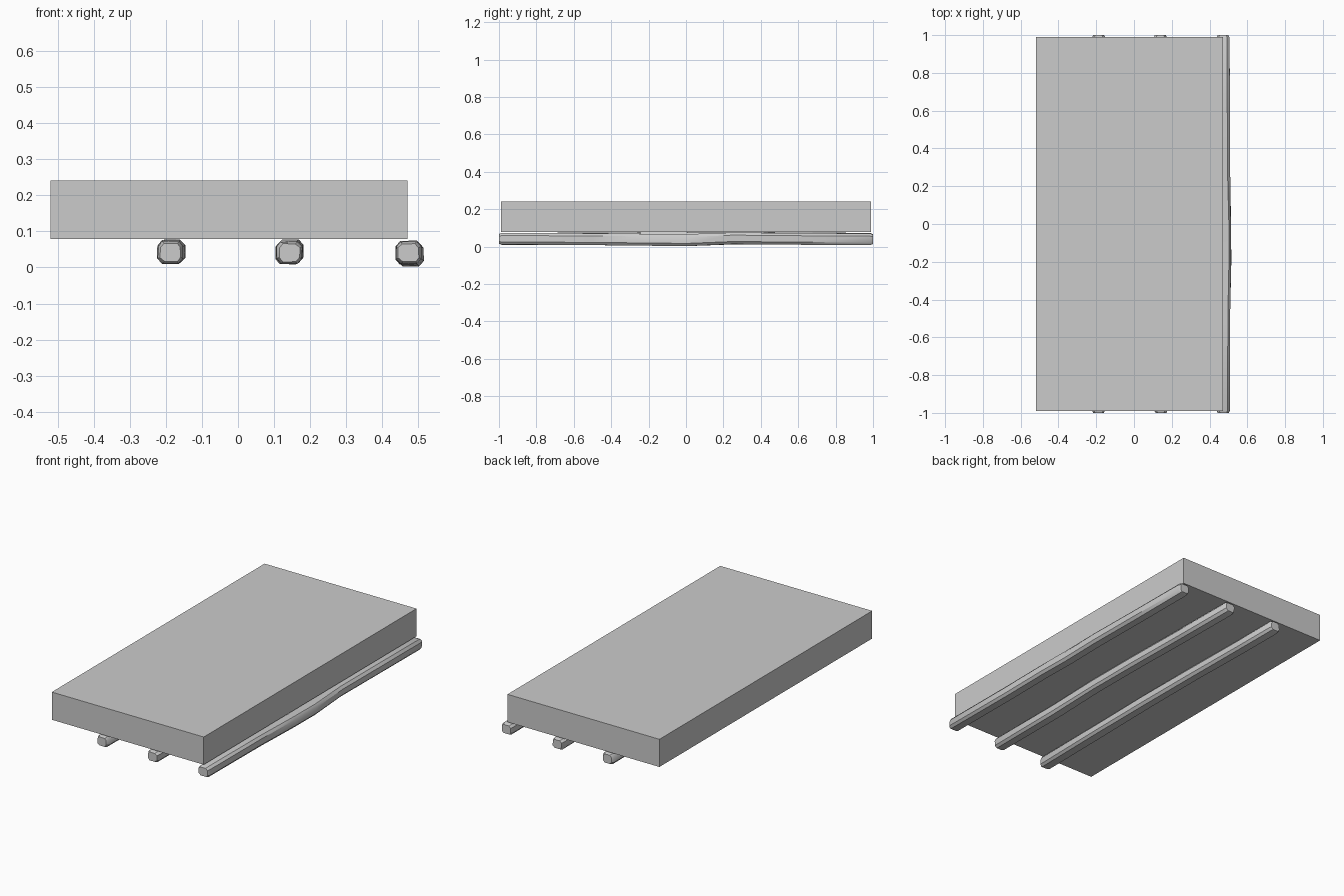
import bpy, bmesh, random
from mathutils import Vector

if "Cube" in bpy.data.objects:
    bpy.data.objects.remove(bpy.data.objects["Cube"], do_unlink=True)

grey = bpy.data.materials.new("plain_grey")
grey.use_nodes = True
grey.diffuse_color = (0.6, 0.6, 0.6, 1)
grey.node_tree.nodes["Principled BSDF"].inputs["Base Color"].default_value = (0.6, 0.6, 0.6, 1)


def add_object(name, bm):
    bmesh.ops.recalc_face_normals(bm, faces=bm.faces)
    mesh = bpy.data.meshes.new(name)
    bm.to_mesh(mesh)
    bm.free()
    mesh.materials.append(grey)
    obj = bpy.data.objects.new(name, mesh)
    bpy.context.collection.objects.link(obj)
    return obj


# Thick rectangular slab
bm = bmesh.new()
bmesh.ops.create_cube(bm, size=1)
bmesh.ops.scale(bm, vec=(0.99, 1.98, 0.163), verts=bm.verts)
bmesh.ops.translate(bm, vec=(-0.025, 0, 0.16), verts=bm.verts)
add_object("slab", bm)

# Cross-section of a worn, hand-cut pole (fractions of half width and half height)
QUARTER = [(1, 0.55), (0.65, 1)]
SECTION = (QUARTER + [(-x, z) for x, z in reversed(QUARTER)]
           + [(-x, -z) for x, z in QUARTER] + [(x, -z) for x, z in reversed(QUARTER)])


def runner(name, x, path, seed):
    """Loft the section along y; path holds (y, sideways shift, centre height)."""
    rng = random.Random(seed)
    first, last = path[0], path[-1]
    stations = [(-1.0, *first[1:], 0.8), *[(*p, 1.0) for p in path], (1.0, *last[1:], 0.8)]
    bm = bmesh.new()
    rings = []
    for y, dx, z, size in stations:
        rings.append([bm.verts.new(Vector((
            x + dx + 0.035 * size * sx + rng.uniform(-0.002, 0.002), y,
            z + 0.031 * size * sz + rng.uniform(-0.001, 0.001)))) for sx, sz in SECTION])
    count = len(SECTION)
    for a, b in zip(rings, rings[1:]):
        for i in range(count):
            j = (i + 1) % count
            bm.faces.new((a[i], a[j], b[j], b[i]))
    bm.faces.new(rings[0])
    bm.faces.new(rings[-1])
    obj = add_object(name, bm)
    bpy.ops.object.select_all(action="DESELECT")
    obj.select_set(True)
    bpy.context.view_layer.objects.active = obj
    bpy.ops.object.shade_smooth_by_angle(angle=0.6)


# Three slightly crooked runners under the slab
runner("right_runner", -0.187, [(-0.985, 0, 0.042), (-0.5, 0.004, 0.043), (-0.1, 0.005, 0.045),
                                (0.3, 0.002, 0.046), (0.7, -0.002, 0.043), (0.985, 0, 0.041)], 1)
runner("middle_runner", 0.142, [(-0.985, 0, 0.041), (-0.5, -0.002, 0.042), (-0.15, 0.004, 0.046),
                                (0.2, 0.004, 0.044), (0.6, 0, 0.041), (0.985, -0.002, 0.04)], 2)
runner("left_runner", 0.473, [(-0.985, 0, 0.041), (-0.5, 0.001, 0.039), (-0.2, 0.006, 0.036),
                              (0, 0.005, 0.034), (0.25, 0, 0.043), (0.6, -0.002, 0.041),
                              (0.985, -0.002, 0.039)], 3)
